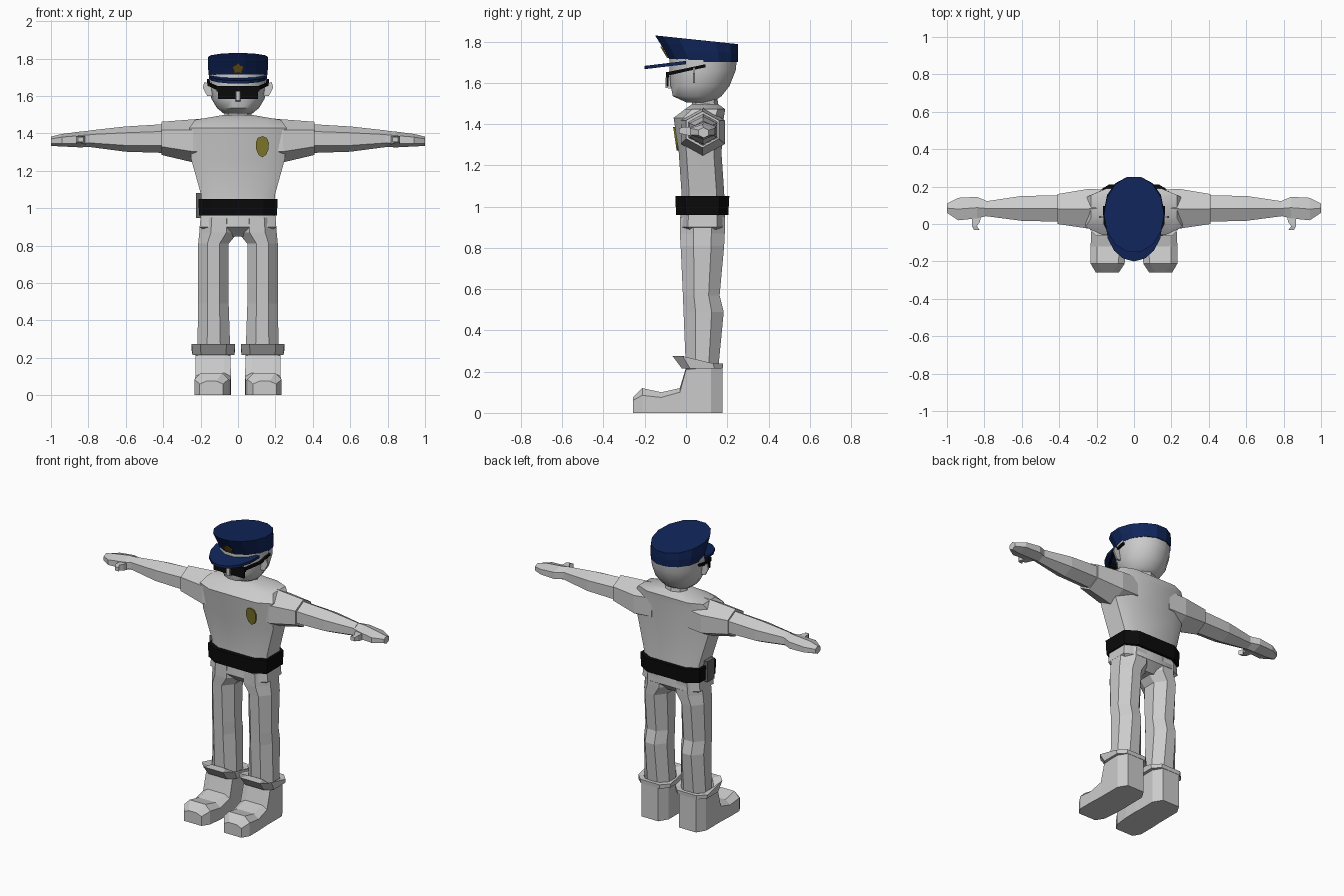
import bpy, bmesh, math

if "Cube" in bpy.data.objects:
    bpy.data.objects.remove(bpy.data.objects["Cube"])


def material(name, col):
    m = bpy.data.materials.new(name)
    m.diffuse_color = (*col, 1)
    m.use_nodes = True
    m.node_tree.nodes["Principled BSDF"].inputs["Base Color"].default_value = m.diffuse_color
    return m


GREY = material("light grey", (0.6, 0.6, 0.6))
NAVY = material("navy", (0.005, 0.018, 0.1))
BLACK = material("black", (0.003, 0.003, 0.003))
GOLD = material("gold", (0.23, 0.2, 0.025))
BRONZE = material("bronze", (0.2, 0.12, 0.012))
DARK = material("dark grey", (0.13, 0.13, 0.13))


def loft(name, rings, mat, mirror=False, smooth=None, closed=False):
    """Skin equal-length rings of points; caps the ends, or joins them if closed."""
    bm = bmesh.new()
    vs = [[bm.verts.new(p) for p in r] for r in rings]
    n = len(rings[0])
    pairs = list(zip(vs, vs[1:])) + ([(vs[-1], vs[0])] if closed else [])
    for a, b in pairs:
        for i in range(n):
            j = (i + 1) % n
            bm.faces.new((a[i], a[j], b[j], b[i]))
    if not closed:
        bm.faces.new(vs[0])
        bm.faces.new(vs[-1])
    bmesh.ops.recalc_face_normals(bm, faces=bm.faces)
    me = bpy.data.meshes.new(name)
    bm.to_mesh(me)
    bm.free()
    me.materials.append(mat)
    ob = bpy.data.objects.new(name, me)
    bpy.context.collection.objects.link(ob)
    if mirror:
        ob.modifiers.new("Mirror", 'MIRROR').use_axis = (True, False, False)
    if smooth:
        bpy.ops.object.select_all(action='DESELECT')
        bpy.context.view_layer.objects.active = ob
        ob.select_set(True)
        bpy.ops.object.shade_smooth_by_angle(angle=math.radians(smooth))
    return ob


def oct_ring(x0, x1, y0, y1, z, c=0.3):
    """Box section with cut corners; z may be a number or a function of y."""
    a, b = (x1 - x0) * c, (y1 - y0) * c
    pts = [(x0 + a, y0), (x1 - a, y0), (x1, y0 + b), (x1, y1 - b),
           (x1 - a, y1), (x0 + a, y1), (x0, y1 - b), (x0, y0 + b)]
    return [(x, y, z(y) if callable(z) else z) for x, y in pts]


def ellipse(rx, y0, y1, z, n=14):
    cy, ry = (y0 + y1) / 2, (y1 - y0) / 2
    out = []
    for i in range(n):
        t = 2 * math.pi * i / n
        y = cy + ry * math.sin(t)
        out.append((rx * math.cos(t), y, z(y) if callable(z) else z))
    return out


def hex_x(x, y0, y1, z0, z1):
    """Hexagon across x with points at top and bottom."""
    cy, cz, ry, rz = (y0 + y1) / 2, (z0 + z1) / 2, (y1 - y0) / 2, (z1 - z0) / 2
    return [(x, cy + ry * u, cz + rz * v) for u, v in
            ((0, 1), (1, .5), (1, -.5), (0, -1), (-1, -.5), (-1, .5))]


def quad(x0, x1, y, z0, z1):
    return [(x0, y, z0), (x1, y, z0), (x1, y, z1), (x0, y, z1)]


def box(name, x0, x1, y0, y1, z0, z1, mat, mirror=False):
    return loft(name, [quad(x0, x1, y0, z0, z1), quad(x0, x1, y1, z0, z1)], mat, mirror)


def plate(name, pts, centre, slope, t, mat):
    """Thin plate facing -y, leaning with dy/dz = slope."""
    cx, cy, cz = centre
    ring = lambda d: [(cx + u, cy + slope * v + d, cz + v) for u, v in pts]
    return loft(name, [ring(-t), ring(0.002)], mat)


# Torso and hips
loft("torso", [oct_ring(-w, w, a, b, z, 0.18) for w, a, b, z in (
    (0.13, 0.02, 0.14, 0.85), (0.205, -0.03, 0.19, 0.90), (0.195, -0.025, 0.188, 1.0),
    (0.197, -0.022, 0.185, 1.07), (0.25, -0.035, 0.172, 1.26),
    (0.26, -0.06, 0.183, 1.43), (0.23, -0.005, 0.19, 1.472),
    (0.085, 0.03, 0.155, 1.497))], GREY, smooth=30)
loft("neck", [ellipse(0.075, 0.03, 0.16, 1.47, 8), ellipse(0.07, 0.03, 0.15, 1.54, 8)], GREY)

# Legs
loft("leg", [oct_ring(*r) for r in (
    (0.0, 0.2, -0.03, 0.19, 0.95), (0.0, 0.207, -0.03, 0.188, 0.87),
    (0.05, 0.213, -0.026, 0.185, 0.81), (0.05, 0.213, -0.015, 0.163, 0.57),
    (0.05, 0.213, -0.012, 0.183, 0.49), (0.04, 0.218, 0.0, 0.155, 0.2))], GREY, mirror=True)

# Boots, lofted from toe to heel
boot = []
for y, x0, x1, h, side in ((-0.258, .08, .205, .075, .06), (-0.212, .05, .232, .12, .085),
                           (-0.12, .04, .232, .10, .075), (-0.03, .038, .228, .12, .10),
                           (0.0, .04, .228, .22, .21), (0.12, .04, .228, .23, .22),
                           (0.176, .075, .195, .23, .22)):
    c = 0.035
    boot.append([(x0, y, 0), (x1, y, 0), (x1, y, side), (x1 - c, y, h), (x0 + c, y, h), (x0, y, side)])
loft("boot", boot, GREY, mirror=True)

# Trouser cuffs, kicked up at the front
flare = lambda y: 0.275 if y < 0.0 else 0.24
loft("trouser_cuff", [
    oct_ring(0.05, 0.215, 0.0, 0.155, 0.215, 0.2), oct_ring(0.02, 0.243, -0.02, 0.178, 0.215, 0.2),
    oct_ring(0.015, 0.248, -0.065, 0.18, flare, 0.2), oct_ring(0.05, 0.215, -0.01, 0.155, flare, 0.2)],
    GREY, mirror=True, closed=True)

# Sleeves, arms, hands and thumbs
loft("sleeve", [hex_x(*r) for r in (
    (0.12, 0.0, 0.18, 1.25, 1.485), (0.24, -0.025, 0.188, 1.245, 1.475),
    (0.41, 0.0, 0.16, 1.285, 1.462))], GREY, mirror=True)
loft("arm", [hex_x(*r) for r in (
    (0.38, 0.012, 0.153, 1.295, 1.45), (0.6, 0.017, 0.15, 1.302, 1.437),
    (0.80, 0.043, 0.12, 1.328, 1.415))], GREY, mirror=True)
loft("hand", [hex_x(*r) for r in (
    (0.78, 0.045, 0.12, 1.33, 1.415), (0.84, 0.03, 0.145, 1.325, 1.41),
    (0.94, 0.02, 0.14, 1.33, 1.397), (1.0, 0.06, 0.11, 1.333, 1.383))], GREY, mirror=True)
loft("thumb", [quad(*r) for r in (
    (0.815, 0.865, 0.05, 1.34, 1.385), (0.825, 0.865, 0.01, 1.345, 1.385),
    (0.84, 0.865, -0.012, 1.35, 1.385), (0.825, 0.855, -0.033, 1.355, 1.38))], GREY, mirror=True)

# Belt
loft("belt", [oct_ring(-w, w, a, b, z, 0.18) for w, a, b, z in (
    (0.18, -0.02, 0.17, 0.96), (0.208, -0.048, 0.205, 0.96),
    (0.212, -0.052, 0.21, 1.05), (0.18, -0.02, 0.17, 1.05))], BLACK, closed=True)

# Radio with aerial
box("radio", -0.225, -0.172, 0.03, 0.10, 0.947, 1.08, DARK)
box("radio_aerial", -0.19, -0.183, 0.06, 0.067, 1.07, 1.23, DARK)

# Head, nose and ears
loft("head", [ellipse(*r) for r in (
    (0.075, 0.0, 0.13, 1.505), (0.112, -0.067, 0.175, 1.535), (0.142, -0.078, 0.215, 1.585),
    (0.156, -0.085, 0.245, 1.66), (0.155, -0.085, 0.252, 1.73))], GREY, smooth=40)
loft("nose", [quad(-0.014, 0.014, -0.06, 1.57, 1.64), quad(-0.011, 0.011, -0.1, 1.575, 1.625)], GREY)
ear = [(0.13, 1.60), (0.165, 1.60), (0.188, 1.645), (0.18, 1.675), (0.165, 1.67), (0.13, 1.65)]
loft("ear", [[(x, y, z) for x, z in ear] for y in (0.033, 0.043)], GREY, mirror=True)

# Sunglasses
box("sunglass_lens", 0.013, 0.108, -0.094, -0.084, 1.583, 1.64, BLACK, mirror=True)
box("sunglass_bar", -0.115, 0.115, -0.096, -0.082, 1.625, 1.652, BLACK)
loft("sunglass_arm", [quad(0.105, 0.118, -0.09, 1.634, 1.652), quad(0.15, 0.163, 0.0, 1.655, 1.67),
                      quad(0.153, 0.166, 0.095, 1.675, 1.69)], BLACK, mirror=True)

# Cap crown leaning forward, and brim
top = lambda y: 1.83 - 0.105 * (y + 0.155)
loft("cap_crown", [ellipse(0.155, -0.077, 0.255, 1.70), ellipse(0.16, -0.103, 0.257, 1.747),
                   ellipse(0.161, -0.155, 0.257, top)], NAVY)
arc = [math.pi * (1 + i / 8) for i in range(9)]
brim = [(0.152 * math.cos(t), 0.2 * math.sin(t)) for t in arc]
loft("cap_brim", [[(x, y, 1.69 + d + 0.12 * y) for x, y in brim] for d in (0, 0.016)], NAVY)

# Badges
star = [((0.034 if i % 2 else 0.025) * math.sin(i * math.pi / 5),
         -(0.031 if i % 2 else 0.022) * math.cos(i * math.pi / 5)) for i in range(10)]
plate("cap_badge", star, (0, -0.1, 1.745), -0.6, 0.007, BRONZE)
shield = [(0, 0.055), (0.024, 0.046), (0.035, 0.02), (0.033, -0.015), (0.02, -0.045), (0, -0.058),
          (-0.02, -0.045), (-0.033, -0.015), (-0.035, 0.02), (-0.024, 0.046)]
plate("chest_badge", shield, (0.13, -0.047, 1.33), -0.15, 0.007, GOLD)
